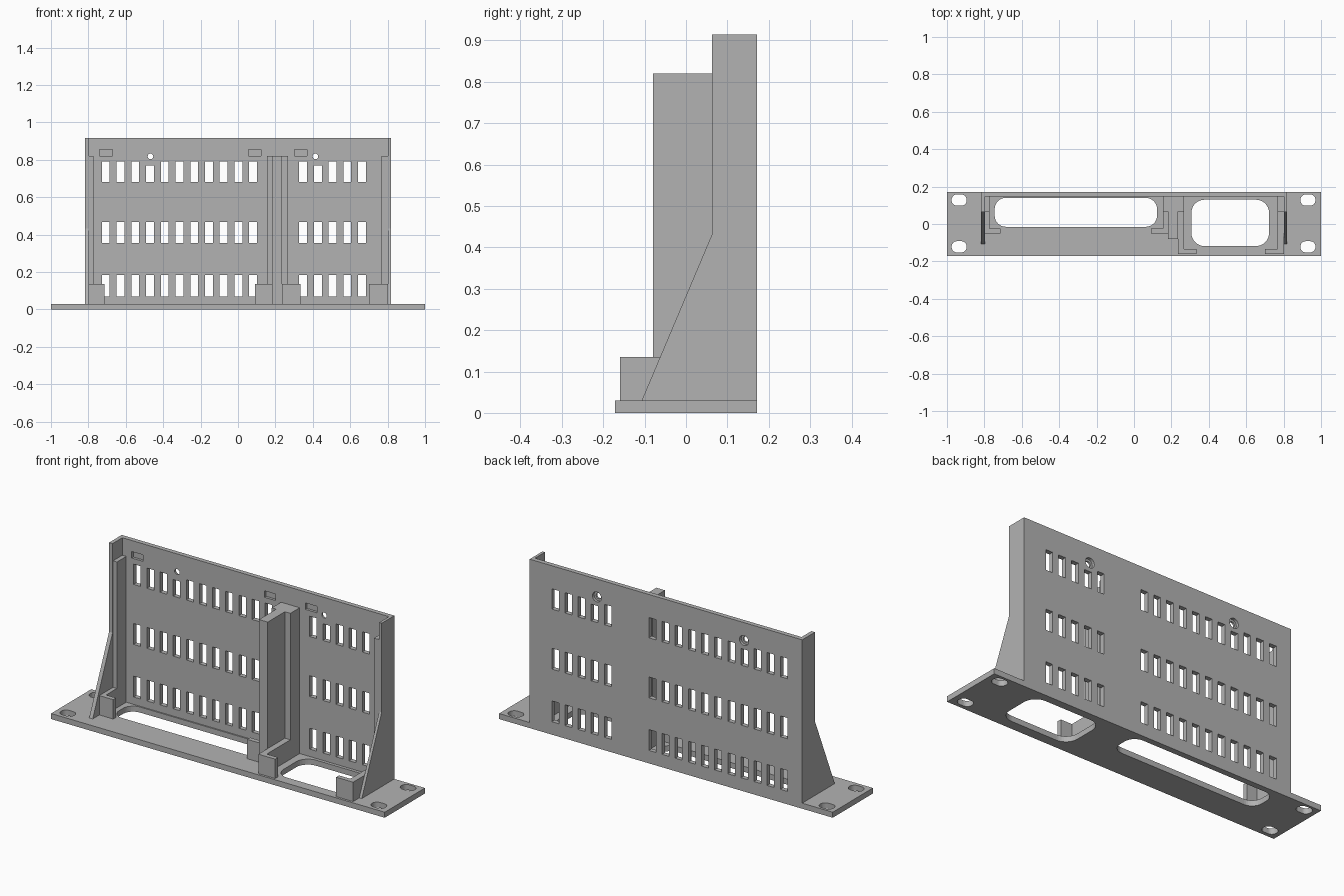
import bpy, bmesh
from math import sin, cos, pi
from mathutils import Vector

old = bpy.data.objects.get("Cube")
if old:
    bpy.data.objects.remove(old, do_unlink=True)

GREY = (0.45, 0.45, 0.45, 1.0)
mat = bpy.data.materials.new("plain grey")
mat.use_nodes = True
mat.diffuse_color = GREY
mat.node_tree.nodes["Principled BSDF"].inputs["Base Color"].default_value = GREY


def add_prism(bm, points, direction):
    """Extrude a closed outline along a direction into a solid."""
    base = [bm.verts.new(p) for p in points]
    face = bm.faces.new(base)
    ext = bmesh.ops.extrude_face_region(bm, geom=[face], use_keep_orig=True)
    top = [v for v in ext["geom"] if isinstance(v, bmesh.types.BMVert)]
    bmesh.ops.translate(bm, verts=top, vec=Vector(direction))


def add_box(bm, x0, x1, y0, y1, z0, z1):
    outline = [(x0, y0, z0), (x1, y0, z0), (x1, y1, z0), (x0, y1, z0)]
    add_prism(bm, outline, (0, 0, z1 - z0))


def add_rounded(bm, x0, x1, y0, y1, r, z0, z1, steps=8):
    """Upright prism with rounded corners."""
    centres = [(x1 - r, y1 - r), (x0 + r, y1 - r), (x0 + r, y0 + r), (x1 - r, y0 + r)]
    pts = []
    for q, (cx, cy) in enumerate(centres):
        for i in range(steps + 1):
            a = (q + i / steps) * pi / 2
            pts.append((cx + r * cos(a), cy + r * sin(a), z0))
    add_prism(bm, pts, (0, 0, z1 - z0))


def add_rod(bm, x, z, r, y0, y1, sides=20):
    pts = [(x + r * cos(2 * pi * i / sides), y0, z + r * sin(2 * pi * i / sides))
           for i in range(sides)]
    add_prism(bm, pts, (0, y1 - y0, 0))


def finish(name, bm):
    bmesh.ops.recalc_face_normals(bm, faces=bm.faces[:])
    mesh = bpy.data.meshes.new(name)
    bm.to_mesh(mesh)
    bm.free()
    mesh.materials.append(mat)
    ob = bpy.data.objects.new(name, mesh)
    bpy.context.scene.collection.objects.link(ob)
    return ob


def cut(ob, bm):
    """Subtract the solids in bm from the object."""
    cutter = finish("cutter", bm)
    cutter.hide_render = True
    mod = ob.modifiers.new("cut", "BOOLEAN")
    mod.operation, mod.object, mod.solver = "DIFFERENCE", cutter, "EXACT"
    bpy.context.view_layer.objects.active = ob
    bpy.ops.object.modifier_apply(modifier=mod.name)
    bpy.data.objects.remove(cutter, do_unlink=True)


BASE, TOP, RAIL_TOP, FOOT_TOP = 0.03, 0.915, 0.82, 0.135
BACK, WALL = 0.172, 0.147
HALF = 0.817

# Mounting plate with two rounded openings and four screw slots
bm = bmesh.new()
add_box(bm, -1, 1, -BACK, BACK, 0, BASE)
plate = finish("mounting_plate", bm)
bm = bmesh.new()
add_rounded(bm, -0.745, 0.123, -0.015, 0.14, 0.06, -0.1, 0.1)
add_rounded(bm, 0.307, 0.722, -0.118, 0.13, 0.07, -0.1, 0.1)
for x in (-0.935, 0.93):
    for y in (-0.122, 0.128):
        add_rounded(bm, x - 0.04, x + 0.04, y - 0.03, y + 0.03, 0.028, -0.1, 0.1)
cut(plate, bm)

# Back wall with vent slots, latch recesses and screw holes
bm = bmesh.new()
add_box(bm, -HALF, HALF, WALL, BACK, BASE, TOP)
wall = finish("back_wall", bm)
bm = bmesh.new()
for first, count, screw in ((-0.707, 11, 3), (0.348, 5, 1)):
    for i in range(count):
        x = first + i * 0.0788
        for z0, z1 in ((0.07, 0.183), (0.355, 0.468), (0.68, 0.79)):
            if i == screw and z0 > 0.6:
                z1 = 0.77
            add_box(bm, x - 0.021, x + 0.021, 0.1, 0.2, z0, z1)
for x in (-0.706, 0.089, 0.336):
    add_box(bm, x - 0.034, x + 0.034, 0.1, WALL + 0.014, 0.82, 0.855)
for x in (-0.468, 0.414):
    add_rod(bm, x, 0.818, 0.015, 0.1, 0.2)
cut(wall, bm)
bm = bmesh.new()
for x in (-0.468, 0.414):
    add_rod(bm, x, 0.818, 0.027, WALL + 0.01, 0.2)
cut(wall, bm)

# Outer side walls flaring into gussets
profile = [(BACK, BASE), (-0.107, BASE), (0.063, 0.432), (0.063, TOP), (BACK, TOP)]
for name, x0, x1 in (("right_side_wall", -HALF, -0.796), ("left_side_wall", 0.802, HALF)):
    bm = bmesh.new()
    add_prism(bm, [(x0, y, z) for y, z in profile], (x1 - x0, 0, 0))
    finish(name, bm)

# Guide rails, each with a low L-shaped retaining foot
# name, rail x range, foot front, lip end
rails = (("right_outer", -0.796, -0.773, -0.05, -0.713),
         ("right_inner", 0.155, 0.182, -0.05, 0.09),
         ("left_inner", 0.234, 0.267, -0.16, 0.335),
         ("left_outer", 0.768, 0.802, -0.16, 0.70))
for name, x0, x1, front, lip in rails:
    bm = bmesh.new()
    add_box(bm, x0, x1, 0.067, WALL, BASE, RAIL_TOP)
    finish(name + "_rail", bm)
    # Foot outline runs along the rail, then turns toward the bay
    outer, inner = (x0, x1) if lip > x1 else (x1, x0)
    outline = [(outer, 0.067), (outer, front), (lip, front),
               (lip, front + 0.025), (inner, front + 0.025), (inner, 0.067)]
    bm = bmesh.new()
    add_prism(bm, [(x, y, BASE) for x, y in outline], (0, 0, FOOT_TOP - BASE))
    finish(name + "_foot", bm)

# Divider post between the two bays
bm = bmesh.new()
add_box(bm, 0.182, 0.234, -0.08, WALL, BASE, RAIL_TOP)
finish("divider_post", bm)
